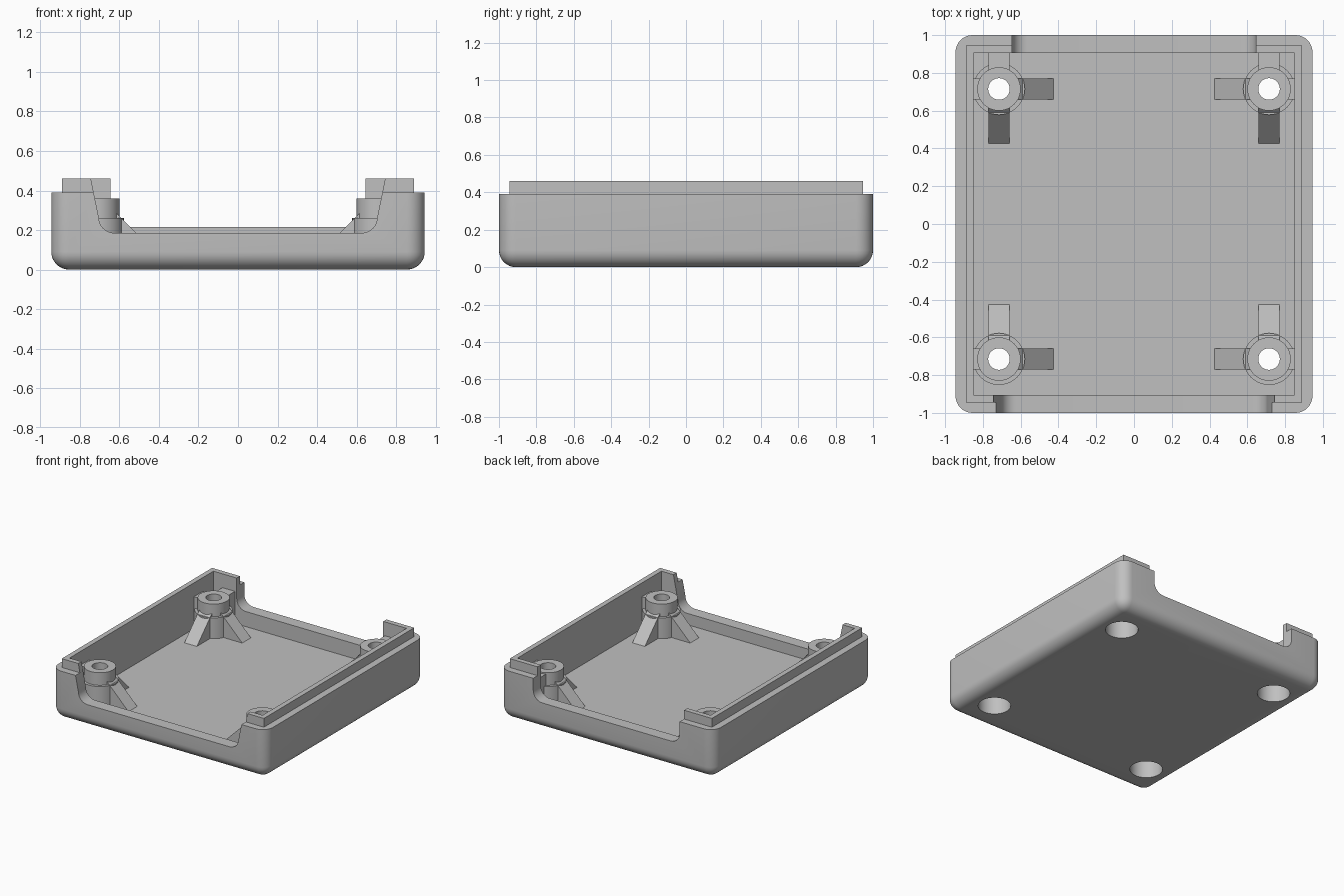
import bpy, bmesh, math
from mathutils import Matrix, Vector

if "Cube" in bpy.data.objects:
    bpy.data.objects.remove(bpy.data.objects["Cube"])

FLOOR, RIM, LIP_TOP = 0.095, 0.39, 0.46
BOSS, BOSS_TOP = 0.715, 0.36

grey = bpy.data.materials.new("plain_grey")
grey.use_nodes = True
grey.diffuse_color = (0.527, 0.527, 0.527, 1)
grey.node_tree.nodes["Principled BSDF"].inputs["Base Color"].default_value = grey.diffuse_color


def finish(name, bm):
    bmesh.ops.recalc_face_normals(bm, faces=bm.faces)
    mesh = bpy.data.meshes.new(name)
    bm.to_mesh(mesh)
    bm.free()
    mesh.materials.append(grey)
    obj = bpy.data.objects.new(name, mesh)
    bpy.context.collection.objects.link(obj)
    return obj


def box(name, hx, hy, z0, z1, round_by=0):
    bm = bmesh.new()
    m = Matrix.Translation((0, 0, (z0 + z1) / 2)) @ Matrix.Diagonal((2 * hx, 2 * hy, z1 - z0, 1))
    bmesh.ops.create_cube(bm, size=1, matrix=m)
    if round_by:
        # every edge except those around the open top
        edges = [e for e in bm.edges if min(v.co.z for v in e.verts) < z0 + 0.01]
        bmesh.ops.bevel(bm, geom=edges, offset=round_by, segments=8, profile=0.5, affect='EDGES')
    return finish(name, bm)


def cylinder(name, x, y, r, z0, z1):
    bm = bmesh.new()
    bmesh.ops.create_cone(bm, cap_ends=True, segments=48, radius1=r, radius2=r, depth=z1 - z0,
                          matrix=Matrix.Translation((x, y, (z0 + z1) / 2)))
    return finish(name, bm)


def prism(name, profile, half_width, x=0, y=0, turn=0):
    """Extrude an (out, up) profile sideways, turned about z and moved into place."""
    bm = bmesh.new()
    face = bm.faces.new([bm.verts.new((u, -half_width, z)) for u, z in profile])
    ext = bmesh.ops.extrude_face_region(bm, geom=[face])["geom"]
    verts = [g for g in ext if isinstance(g, bmesh.types.BMVert)]
    bmesh.ops.translate(bm, verts=verts, vec=Vector((0, 2 * half_width, 0)))
    bm.transform(Matrix.Translation((x, y, 0)) @ Matrix.Rotation(turn, 4, 'Z'))
    return finish(name, bm)


def combine(target, other, operation):
    mod = target.modifiers.new(operation.lower(), 'BOOLEAN')
    mod.operation, mod.object, mod.solver = operation, other, 'EXACT'
    with bpy.context.temp_override(object=target, active_object=target):
        bpy.ops.object.modifier_apply(modifier=mod.name)
    bpy.data.objects.remove(other)


def smooth(obj):
    bpy.ops.object.select_all(action='DESELECT')
    obj.select_set(True)
    bpy.context.view_layer.objects.active = obj
    bpy.ops.object.shade_smooth_by_angle(angle=math.radians(30))


def notch_profile(top_x, side_x, bottom, r=0.08, steps=8):
    """Opening with filleted lower corners."""
    half = [(top_x, 0.6)]
    for i in range(steps + 1):
        a = -math.pi / 2 * i / steps
        half.append((side_x - r + r * math.cos(a), bottom + r + r * math.sin(a)))
    return half + [(-x, z) for x, z in reversed(half)]


# Tray with raised inner lip, cavity and the two wall openings
tray = box("tray_shell", 0.945, 1.0, 0, RIM, 0.09)
combine(tray, box("lip", 0.89, 0.945, 0.2, LIP_TOP), 'UNION')
combine(tray, box("cavity", 0.85, 0.905, FLOOR, 0.7), 'DIFFERENCE')
combine(tray, prism("front_notch", notch_profile(0.773, 0.705, 0.185), 0.08, y=-0.97), 'DIFFERENCE')
combine(tray, prism("back_notch", notch_profile(0.645, 0.645, 0.215), 0.08, y=0.97), 'DIFFERENCE')

# Four screw bosses with sloped ribs inward and flat webs to the walls
base = FLOOR - 0.01
slope = [(0, base), (0.3, base), (0.1, 0.285), (0, 0.285)]
web_top = BOSS_TOP - 0.01


def web(reach):
    return [(0, base), (reach, base), (reach, web_top), (0, web_top)]


for sx, side in ((1, "left"), (-1, "right")):
    for sy, end in ((1, "back"), (-1, "front")):
        x, y = sx * BOSS, sy * BOSS
        out_x = 0 if sx > 0 else math.pi
        out_y = sy * math.pi / 2
        boss = cylinder(f"{end}_{side}_boss", x, y, 0.137, base, 0.26)
        combine(boss, cylinder("collar", x, y, 0.115, 0.2, BOSS_TOP), 'UNION')
        for turn in (out_x + math.pi, out_y + math.pi):
            combine(boss, prism("rib", slope, 0.055, x, y, turn), 'UNION')
        combine(boss, prism("side_web", web(0.145), 0.055, x, y, out_x), 'UNION')
        if sy > 0:
            combine(boss, prism("back_web", web(0.2), 0.055, x, y, out_y), 'UNION')
        # screw hole and wide recess from below
        combine(boss, cylinder("screw_hole", x, y, 0.057, -0.1, 0.6), 'DIFFERENCE')
        for part in (boss, tray):
            combine(part, cylinder("recess", x, y, 0.118, -0.1, 0.2), 'DIFFERENCE')
        smooth(boss)
smooth(tray)
